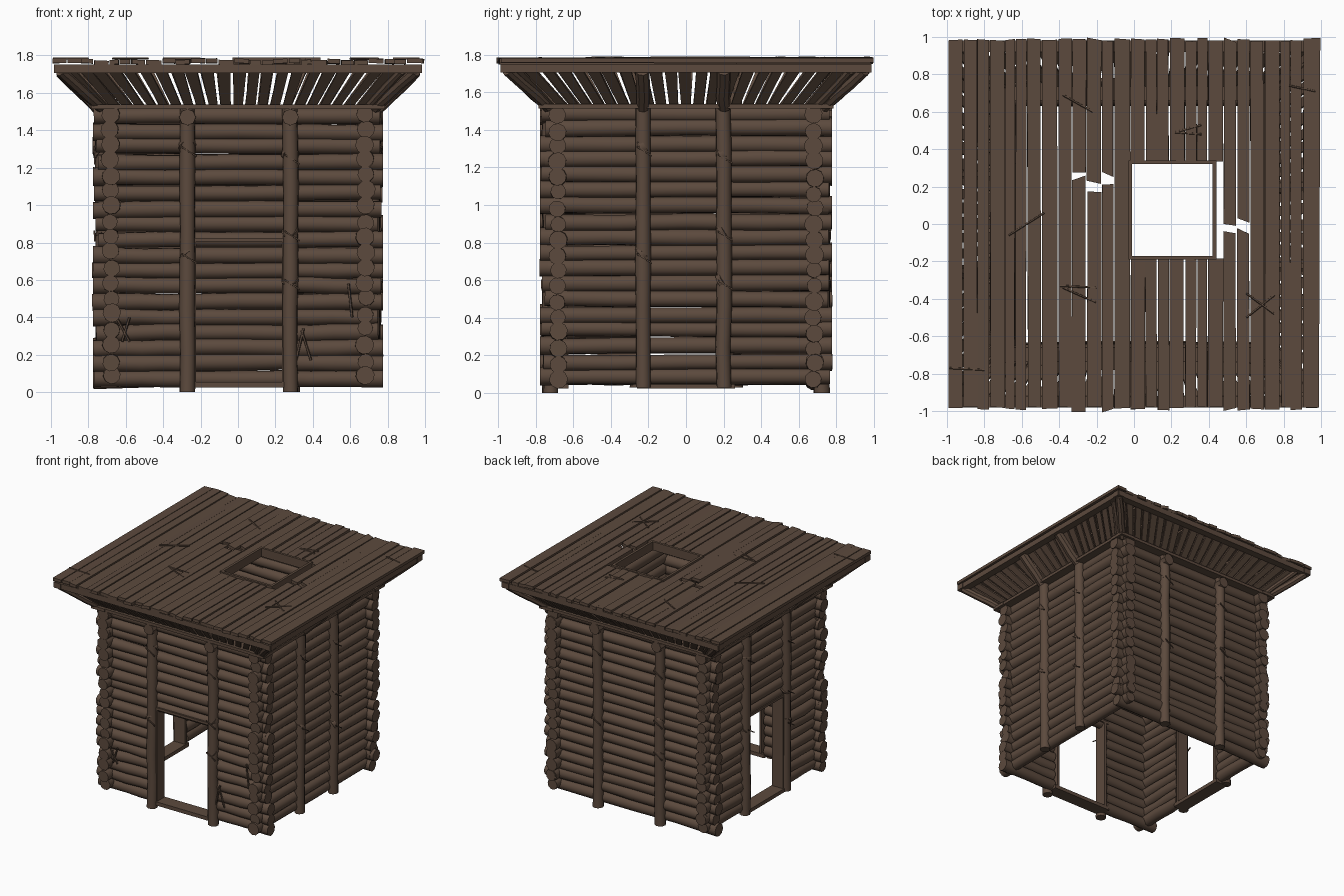
import bpy, bmesh, math, random
from mathutils import Vector, Matrix

if "Cube" in bpy.data.objects:
    bpy.data.objects.remove(bpy.data.objects["Cube"])

random.seed(7)
R = random.uniform

wood = bpy.data.materials.new("weathered_brown_wood")
wood.diffuse_color = (0.107, 0.068, 0.047, 1)
wood.use_nodes = True
wood.node_tree.nodes["Principled BSDF"].inputs["Base Color"].default_value = wood.diffuse_color


def finish(name, bm, smooth=False):
    me = bpy.data.meshes.new(name)
    bmesh.ops.recalc_face_normals(bm, faces=bm.faces)
    bm.to_mesh(me)
    bm.free()
    me.materials.append(wood)
    ob = bpy.data.objects.new(name, me)
    bpy.context.collection.objects.link(ob)
    if smooth:
        bpy.ops.object.select_all(action='DESELECT')
        ob.select_set(True)
        bpy.context.view_layer.objects.active = ob
        bpy.ops.object.shade_smooth_by_angle(angle=math.radians(42))
    return ob


def log(bm, p, q, r, sides=10, rings=5, wob=0.003):
    """Slightly crooked round log from p to q."""
    p, q = Vector(p), Vector(q)
    d = (q - p).normalized()
    u = d.orthogonal().normalized()
    v = d.cross(u)
    loops = []
    for i in range(rings):
        c = p.lerp(q, i / (rings - 1)) + u * R(-wob, wob) + v * R(-wob, wob)
        rr = r * R(0.95, 1.05)
        loops.append([bm.verts.new(c + (u * math.cos(a) + v * math.sin(a)) * rr)
                      for a in (2 * math.pi * k / sides for k in range(sides))])
    for a, b in zip(loops, loops[1:]):
        for k in range(sides):
            n = (k + 1) % sides
            bm.faces.new((a[k], a[n], b[n], b[k]))
    bm.faces.new(loops[0][::-1])
    bm.faces.new(loops[-1])


def plank(bm, p, q, across, w0, w1, t, ragged=0.0):
    """Board from p to q, widths w0 and w1 along `across`, thickness t."""
    p, q, across = Vector(p), Vector(q), Vector(across).normalized()
    d = (q - p).normalized()
    n = d.cross(across).normalized() * t / 2
    vs = []
    for c, w in ((p, w0), (q, w1)):
        for s in (-1, 1):
            e = c + across * s * w / 2 + d * R(-ragged, ragged)
            vs += [bm.verts.new(e - n), bm.verts.new(e + n)]
    for f in ((0, 1, 3, 2), (4, 6, 7, 5), (0, 4, 5, 1), (2, 3, 7, 6), (0, 2, 6, 4), (1, 5, 7, 3)):
        bm.faces.new([vs[i] for i in f])


def turned(pt, k):
    """Wall-local point (along, depth outwards, z) on wall k: front, right, back, left."""
    a, o, z = pt
    return Matrix.Rotation(k * math.pi / 2, 3, 'Z') @ Vector((a, -o, z))


WALLS = ("front", "right", "back", "left")
POSTS = {0: (-0.27, 0.28), 1: (-0.23, 0.20), 2: (-0.29, 0.27), 3: (-0.26, 0.26)}
DOORS = (0, 3)
DOOR_TOP = 0.81
ROWS = 18

# log walls, with doorways in the front and left walls
for k, name in enumerate(WALLS):
    bm = bmesh.new()
    for i in range(ROWS):
        z = 0.075 + i * 0.0825 + (0.012 if k % 2 else 0) + R(-0.006, 0.006)
        z = min(z, 1.485)
        o = 0.68 + R(-0.006, 0.006)
        a0, a1 = -0.755 - R(-0.01, 0.025), 0.755 + R(-0.01, 0.025)
        r = 0.045 + R(-0.003, 0.003)
        tilt = R(-0.006, 0.006)
        if k in DOORS and z < DOOR_TOP:
            spans = ((a0, POSTS[k][0] + 0.01), (POSTS[k][1] - 0.01, a1))
        else:
            spans = ((a0, a1),)
        for s0, s1 in spans:
            log(bm, turned((s0, o, z - tilt), k), turned((s1, o, z + tilt), k), r)
        # short chunky ends at some corners
        for s in (-1, 1):
            if R(0, 1) < 0.45:
                log(bm, turned((s * 0.66, o, z), k), turned((s * 0.775, o, z), k), 0.049, rings=2)
    finish(name + "_log_wall", bm, True)

    # upright posts with rope bindings
    bm, rope = bmesh.new(), bmesh.new()
    for j, a in enumerate(POSTS[k]):
        base = 0.0 if k % 2 == 0 else 0.03
        log(bm, turned((a, 0.72, base), k), turned((a, 0.725, 1.53), k), 0.041, 10, 8, 0.004)
        if k % 2 == 0:
            log(bm, turned((a, 0.66, 1.47), k), turned((a, 0.775, 1.47), k), 0.046, 8, 2, 0)
        for z in ((0.74, 1.31) if j == 0 else (0.60, 0.86, 1.27)):
            c = turned((a, 0.722, z), k)
            lean = Vector((R(-0.012, 0.012), R(-0.012, 0.012), 0.007))
            log(rope, c - lean, c + lean, 0.047, 10, 2, 0)
            plank(rope, turned((a - 0.03, 0.768, z), k), turned((a + 0.05, 0.765, z - 0.05), k),
                  (0, 0, 1), 0.01, 0.008, 0.008)
    finish(name + "_posts", bm, True)
    finish(name + "_post_bindings", rope, True)

    # door sill, lintel and jambs
    if k in DOORS:
        bm = bmesh.new()
        a0, a1 = POSTS[k]
        plank(bm, turned((a0, 0.68, 0.04), k), turned((a1, 0.68, 0.04), k), turned((0, 1, 0), k), 0.11, 0.11, 0.03)
        plank(bm, turned((a0, 0.68, 0.815), k), turned((a1, 0.68, 0.815), k), turned((0, 1, 0), k), 0.1, 0.1, 0.02)
        for a in (a0 + 0.035, a1 - 0.035):
            plank(bm, turned((a, 0.68, 0.04), k), turned((a, 0.68, 0.82), k), turned((0, 1, 0), k), 0.1, 0.1, 0.02)
        finish(name + "_door_frame", bm)

    # wall plate under the flare and frame beam under the roof edge
    bm = bmesh.new()
    out = turned((0, 1, 0), k)
    plank(bm, turned((-0.785, 0.72, 1.525), k), turned((0.785, 0.72, 1.525), k), out, 0.12, 0.12, 0.024)
    plank(bm, turned((-0.985, 0.95, 1.728), k), turned((0.985, 0.95, 1.728), k), out, 0.06, 0.06, 0.045)
    finish(name + "_eave_beams", bm)

    # fanned boards of the flare
    bm = bmesh.new()
    n = 23
    for i in range(n):
        a = -0.72 + 1.44 * i / (n - 1)
        plank(bm, turned((a, 0.74, 1.53), k), turned((a * 1.27 + R(-0.012, 0.012), 0.935, 1.73), k),
              turned((1, 0, 0), k), R(0.042, 0.056), R(0.052, 0.07), 0.015, 0.005)
    finish(name + "_flare_boards", bm)

    # struts: one at each corner, two on the right and left sides
    bm = bmesh.new()
    log(bm, turned((0.73, 0.73, 1.52), k), turned((0.95, 0.95, 1.715), k), 0.03, 8, 4)
    log(bm, turned((0.69, 0.74, 1.52), k), turned((0.87, 0.94, 1.715), k), 0.022, 8, 4)
    if k % 2:
        for a in POSTS[k]:
            log(bm, turned((a, 0.745, 1.52), k), turned((a, 0.945, 1.715), k), 0.036, 8, 4)
    finish(name + "_flare_struts", bm, True)

# roof boards along y, cut around the hatch and broken in two places
HX0, HX1, HY0, HY1 = -0.01, 0.42, -0.17, 0.32
bm = bmesh.new()
edges = [-0.995]
while edges[-1] < 0.94:
    edges.append(edges[-1] + R(0.05, 0.09))
edges[-1] = 0.995
for x0, x1 in zip(edges, edges[1:]):
    xm, w = (x0 + x1) / 2, x1 - x0 - 0.003
    lo, hi = -0.985 + R(-0.008, 0.008), 0.985 + R(-0.008, 0.008)
    if HX0 - 0.03 < xm < HX1 + 0.03:
        spans = [(lo, HY0 - 0.015), (HY1 + 0.015, hi)]
    elif -0.31 < xm < -0.12:
        c = 0.24 + R(-0.03, 0.03)
        spans = [(lo, c - 0.022), (c + 0.022, hi)]
    elif 0.5 < xm < 0.63:
        c = -0.04 + R(-0.04, 0.04)
        spans = [(lo, c - 0.025), (c + 0.025, hi)]
    else:
        spans = [(lo, hi)]
    z = 1.765 + R(-0.004, 0.008)
    for s0, s1 in spans:
        broken = 0.02 if len(spans) == 2 and not HX0 - 0.03 < xm < HX1 + 0.03 else 0.004
        plank(bm, (xm + R(-0.003, 0.003), s0, z), (xm + R(-0.003, 0.003), s1, z + R(-0.004, 0.004)),
              (1, 0, R(-0.05, 0.05)), w * R(0.93, 1.0), w * R(0.93, 1.0), 0.024, broken)
finish("roof_boards", bm)

# hatch frame
bm = bmesh.new()
for x in (HX0 - 0.01, HX1 + 0.01):
    plank(bm, (x, HY0 - 0.02, 1.755), (x, HY1 + 0.02, 1.755), (1, 0, 0), 0.02, 0.02, 0.07)
for y in (HY0 - 0.01, HY1 + 0.01):
    plank(bm, (HX0 - 0.02, y, 1.755), (HX1 + 0.02, y, 1.755), (0, 1, 0), 0.02, 0.02, 0.07)
finish("hatch_frame", bm)

# thin twigs lying on the roof
bm = bmesh.new()
for x0, y0, x1, y1 in ((-.38, .69, -.22, .6), (.22, .49, .36, .53), (.22, .49, .36, .48), (-.67, -.06, -.48, .06),
                       (-.4, -.33, -.2, -.34), (-.38, -.34, -.2, -.42), (.6, -.37, .75, -.48),
                       (.6, -.5, .75, -.38), (.83, .74, .97, .71), (-.99, -.77, -.8, -.78)):
    log(bm, (x0, y0, 1.783), (x1, y1, 1.783), 0.006, 5, 2, 0)
finish("roof_twigs", bm)

# thin twigs stuck on the front wall
bm = bmesh.new()
for x0, z0, x1, z1 in ((.35, .34, .31, .17), (.34, .33, .39, .17), (.59, .58, .61, .4),
                       (-.65, .4, -.58, .27), (-.58, .4, -.62, .27)):
    log(bm, (x0, -0.732, z0), (x1, -0.732, z1), 0.007, 5, 2, 0)
finish("wall_twigs", bm)
